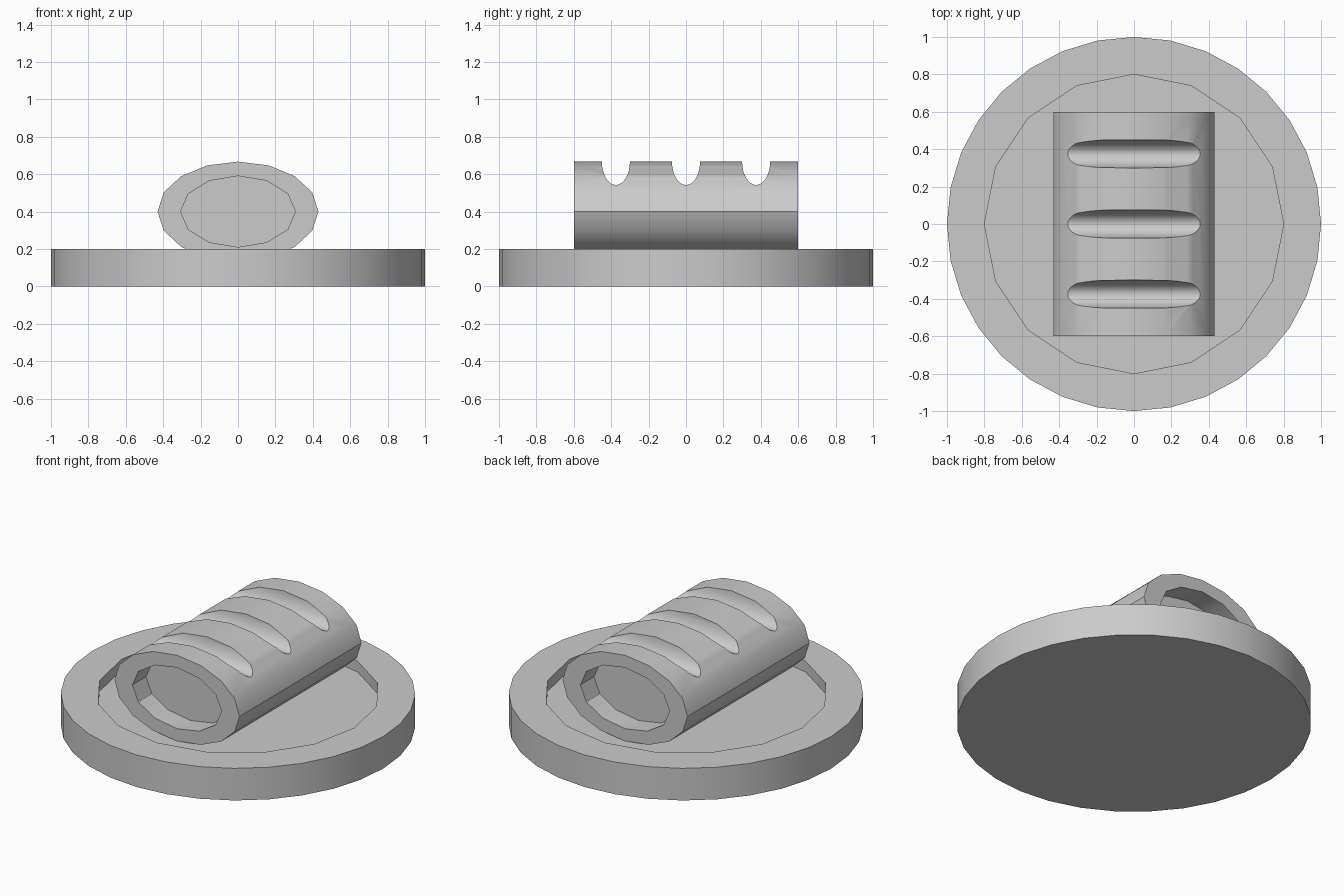
import bpy
import bmesh
import math
from mathutils import Vector

if "Cube" in bpy.data.objects:
    bpy.data.objects.remove(bpy.data.objects["Cube"], do_unlink=True)

grey = bpy.data.materials.new("light grey")
grey.use_nodes = True
grey.diffuse_color = (0.6, 0.6, 0.6, 1)
grey.node_tree.nodes["Principled BSDF"].inputs["Base Color"].default_value = (0.6, 0.6, 0.6, 1)


def prism(name, sides, ru, rv, length, center, axis):
    """Elliptical prism along an axis, with a vertex on each end of u."""
    u, v, w = {"x": ((0, 1, 0), (0, 0, 1), (1, 0, 0)),
               "y": ((1, 0, 0), (0, 0, 1), (0, 1, 0)),
               "z": ((1, 0, 0), (0, 1, 0), (0, 0, 1))}[axis]
    u, v, w, c = Vector(u), Vector(v), Vector(w), Vector(center)
    bm = bmesh.new()
    ring = []
    for i in range(sides):
        a = math.tau * i / sides
        ring.append(bm.verts.new(c + u * ru * math.cos(a) + v * rv * math.sin(a) - w * length / 2))
    cap = bm.faces.new(ring)
    ext = bmesh.ops.extrude_face_region(bm, geom=[cap], use_keep_orig=True)
    moved = [g for g in ext["geom"] if isinstance(g, bmesh.types.BMVert)]
    bmesh.ops.translate(bm, verts=moved, vec=w * length)
    bmesh.ops.recalc_face_normals(bm, faces=bm.faces)
    mesh = bpy.data.meshes.new(name)
    bm.to_mesh(mesh)
    bm.free()
    mesh.materials.append(grey)
    ob = bpy.data.objects.new(name, mesh)
    bpy.context.collection.objects.link(ob)
    return ob


def bake(ob, cutters):
    """Subtract the cutters, apply the result and delete them."""
    for c in cutters:
        c.hide_render = True
        m = ob.modifiers.new("cut", "BOOLEAN")
        m.operation, m.solver, m.object = "DIFFERENCE", "EXACT", c
    dg = bpy.context.evaluated_depsgraph_get()
    mesh = bpy.data.meshes.new_from_object(ob.evaluated_get(dg))
    ob.modifiers.clear()
    ob.data = mesh
    for c in cutters:
        bpy.data.objects.remove(c, do_unlink=True)


def smooth(ob):
    bpy.ops.object.select_all(action="DESELECT")
    ob.select_set(True)
    bpy.context.view_layer.objects.active = ob
    bpy.ops.object.shade_smooth_by_angle(angle=math.radians(30))


FLOOR, SEAM = 0.133, 0.4

# Round plate with a shallow recess
plate = prism("plate", 32, 1, 1, 0.2, (0, 0, 0.1), "z")
bake(plate, [prism("recess_cutter", 16, 0.8, 0.8, 0.2, (0, 0, FLOOR + 0.1), "z")])
smooth(plate)

# Oval roll with three grooves across the top and a pocket in each end
roll = prism("roll_top", 16, 0.43, 0.267, 1.2, (0, 0, SEAM), "y")
cutters = [prism("groove_cutter", 32, 0.075, 0.125, 2, (0, y, 0.667), "x")
           for y in (-0.375, 0, 0.375)]
cutters += [prism("pocket_cutter", 12, 0.307, 0.19, 0.266, (0, y, SEAM), "y")
            for y in (-0.6, 0.6)]
bake(roll, cutters)

# Split the roll along its seam into two halves
lower = roll.copy()
lower.data = roll.data.copy()
lower.name = "roll_bottom"
bpy.context.collection.objects.link(lower)
for half, top in ((roll, True), (lower, False)):
    bm = bmesh.new()
    bm.from_mesh(half.data)
    bmesh.ops.bisect_plane(bm, geom=bm.verts[:] + bm.edges[:] + bm.faces[:], dist=1e-5,
                           plane_co=(0, 0, SEAM), plane_no=(0, 0, 1),
                           clear_inner=top, clear_outer=not top)
    bm.to_mesh(half.data)
    bm.free()
    smooth(half)
